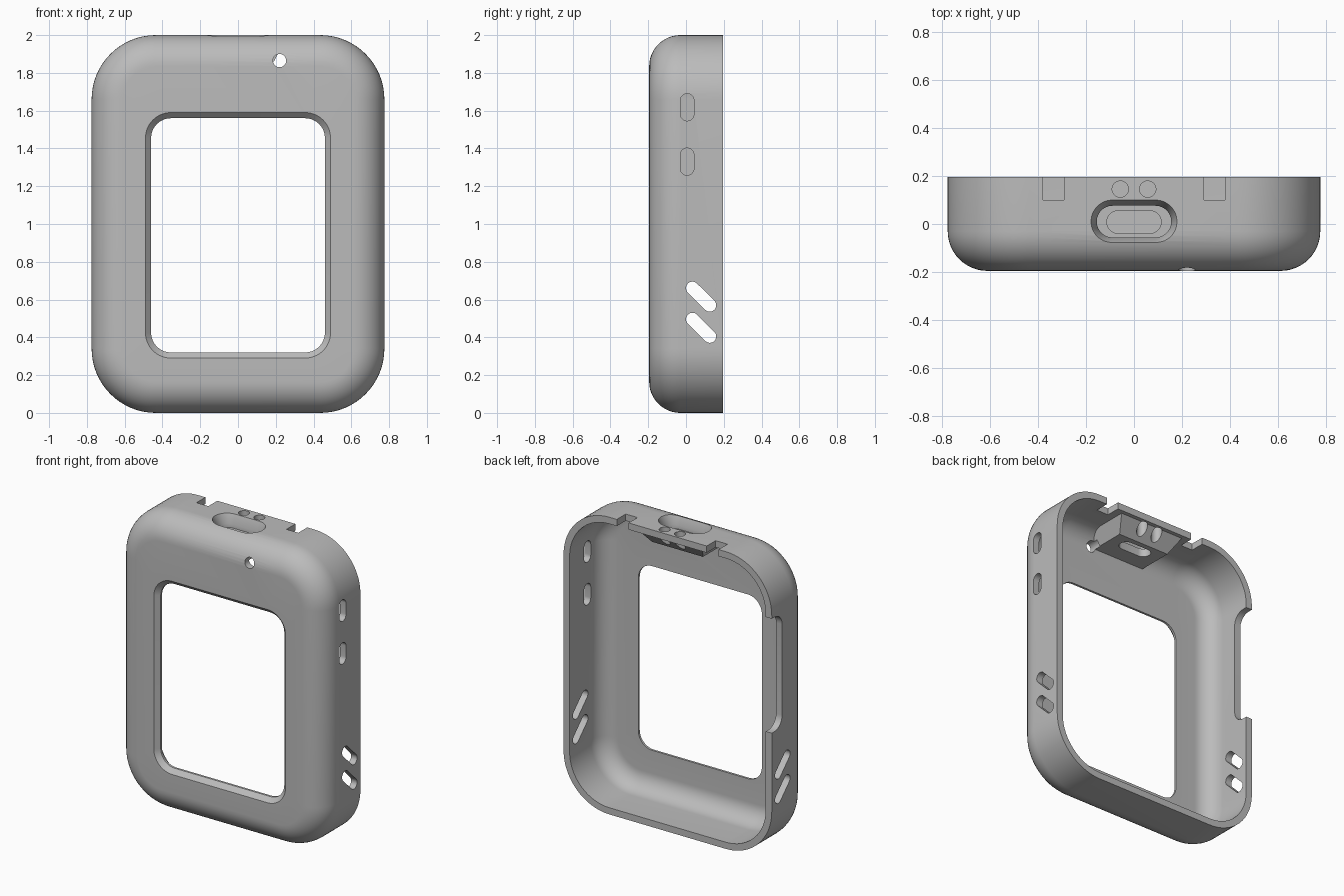
import bpy, bmesh, math
from mathutils import Vector

if "Cube" in bpy.data.objects:
    bpy.data.objects.remove(bpy.data.objects["Cube"])

grey = bpy.data.materials.new("matte_grey")
grey.diffuse_color = (0.5, 0.5, 0.5, 1)
grey.use_nodes = True
grey.node_tree.nodes["Principled BSDF"].inputs["Base Color"].default_value = grey.diffuse_color


def make_object(name, bm):
    bmesh.ops.recalc_face_normals(bm, faces=bm.faces)
    me = bpy.data.meshes.new(name)
    bm.to_mesh(me)
    bm.free()
    me.materials.append(grey)
    ob = bpy.data.objects.new(name, me)
    bpy.context.collection.objects.link(ob)
    return ob


def rounded_rect(hx, z0, z1, r, n=16):
    """Points (x, z) of a rounded rectangle, anticlockwise."""
    pts = []
    for k, (cx, cz) in enumerate([(hx - r, z1 - r), (r - hx, z1 - r),
                                  (r - hx, z0 + r), (hx - r, z0 + r)]):
        for i in range(n + 1):
            a = math.pi / 2 * (k + i / n)
            pts.append((cx + r * math.cos(a), cz + r * math.sin(a)))
    return pts


def stadium(p, q, r, n=14):
    """Slot outline around the segment p-q; a circle when p equals q."""
    p, q = Vector(p), Vector(q)
    d = q - p
    base = math.atan2(d.y, d.x) if d.length else 0
    pts = []
    for c, start in ((q, base - math.pi / 2), (p, base + math.pi / 2)):
        for i in range(n + (1 if d.length else 0)):
            a = start + math.pi * i / n
            pts.append((c.x + r * math.cos(a), c.y + r * math.sin(a)))
    return pts


def prism(name, axis, sections):
    """Loft 2D outlines placed at positions along an axis."""
    bm = bmesh.new()
    rings = []
    for pos, pts in sections:
        ring = []
        for u, v in pts:
            co = {"x": (pos, u, v), "y": (u, pos, v), "z": (u, v, pos)}[axis]
            ring.append(bm.verts.new(co))
        rings.append(ring)
    n = len(rings[0])
    for a, b in zip(rings, rings[1:]):
        for i in range(n):
            bm.faces.new((a[i], a[(i + 1) % n], b[(i + 1) % n], b[i]))
    bm.faces.new(rings[0])
    bm.faces.new(rings[-1])
    return make_object(name, bm)


def combine(target, other, operation):
    mod = target.modifiers.new("bool", "BOOLEAN")
    mod.operation, mod.solver, mod.object = operation, "EXACT", other
    bpy.context.view_layer.objects.active = target
    bpy.ops.object.modifier_apply(modifier=mod.name)
    bpy.data.objects.remove(other)


# Case shell: rings run from the back rim over the front, through the window and back inside
HX, FRONT, BACK, R, FILLET, WALL = 0.775, -0.195, 0.195, 0.34, 0.165, 0.045
rings = []


def add_ring(y, inset):
    rings.append((y, rounded_rect(HX - inset, inset, 2 - inset, R - inset)))


STEPS = 12
add_ring(BACK, 0)
for i in range(STEPS + 1):
    a = math.pi / 2 * i / STEPS
    add_ring(FRONT + FILLET * (1 - math.sin(a)), FILLET * (1 - math.cos(a)))
rings.append((FRONT, rounded_rect(0.49, 0.29, 1.59, 0.135)))
rings.append((FRONT + 0.03, rounded_rect(0.46, 0.32, 1.56, 0.105)))
rings.append((FRONT + WALL, rounded_rect(0.46, 0.32, 1.56, 0.105)))
for i in range(STEPS, -1, -1):
    a = math.pi / 2 * i / STEPS
    r = FILLET - WALL
    add_ring(FRONT + FILLET - r * math.sin(a), FILLET - r * math.cos(a))
add_ring(BACK, WALL)

bm = bmesh.new()
loops = [[bm.verts.new((x, y, z)) for x, z in pts] for y, pts in rings]
for k, a in enumerate(loops):
    b = loops[(k + 1) % len(loops)]
    for i in range(len(a)):
        j = (i + 1) % len(a)
        bm.faces.new((a[i], a[j], b[j], b[i]))
case = make_object("case_shell", bm)

# Port housing: wedge block with sloped sides under the top wall
profile = [(-0.17, 1.86), (-0.17, 1.90), (-0.06, 1.975), (0.185, 1.975), (0.09, 1.86)]
bm = bmesh.new()
ends = [[bm.verts.new((s * (0.19 + (z - 1.86) * 0.52), y, z)) for y, z in profile]
        for s in (-1, 1)]
for e in ends:
    bm.faces.new(e)
for i in range(5):
    j = (i + 1) % 5
    bm.faces.new((ends[0][i], ends[0][j], ends[1][j], ends[1][i]))
combine(case, make_object("port_housing", bm), "UNION")

cutters = []
# Charging port: tapered recess and through slot
cutters.append(prism("port_recess", "z", [
    (1.915, stadium((-0.089, 0.01), (0.089, 0.01), 0.066)),
    (1.94, stadium((-0.089, 0.01), (0.089, 0.01), 0.066)),
    (2.0, stadium((-0.089, 0.01), (0.089, 0.01), 0.09)),
    (2.1, stadium((-0.089, 0.01), (0.089, 0.01), 0.09))]))
slot = stadium((-0.066, 0.008), (0.066, 0.008), 0.047)
cutters.append(prism("port_slot", "z", [(1.8, slot), (1.93, slot)]))

# Pair of round holes and two rim notches on the top edge
for s in (-1, 1):
    hole = stadium((s * 0.057, 0.145), (s * 0.057, 0.145), 0.034)
    cutters.append(prism("top_hole", "z", [(1.8, hole), (2.1, hole)]))
    x0, x1 = s * 0.335 - 0.044, s * 0.335 + 0.044
    box = [(x0, 0.10), (x1, 0.10), (x1, 0.3), (x0, 0.3)]
    cutters.append(prism("rim_notch", "z", [(1.9, box), (2.1, box)]))

# Small round hole in the front
hole = stadium((0.22, 1.865), (0.22, 1.865), 0.035)
cutters.append(prism("front_hole", "y", [(-0.3, hole), (-0.1, hole)]))

# Button holes in the right wall
for z in (1.618, 1.33):
    pts = stadium((0.006, z - 0.036), (0.006, z + 0.036), 0.036)
    cutters.append(prism("button_hole", "x", [(0.65, pts), (0.9, pts)]))

# Slanted vents through both side walls
for dz in (0, -0.165):
    pts = stadium((0.034, 0.661 + dz), (0.126, 0.57 + dz), 0.034)
    cutters.append(prism("side_vent", "x", [(-0.9, pts), (0.9, pts)]))

# Long cutout in the left wall's back rim, with rounded inner corners
pts = []
for cz, start in ((0.95, math.pi * 1.5), (1.56, math.pi)):
    arc = [start - math.pi / 2 * i / 8 for i in range(9)]
    pts += [(0.165 + 0.08 * math.cos(a), cz + 0.08 * math.sin(a)) for a in arc]
pts += [(0.3, 1.64), (0.3, 0.87)]
cutters.append(prism("left_cutout", "x", [(-0.9, pts), (-0.65, pts)]))

for c in cutters:
    combine(case, c, "DIFFERENCE")

# Smooth rounded surfaces, keep cut edges sharp
bpy.ops.object.select_all(action="DESELECT")
case.select_set(True)
bpy.context.view_layer.objects.active = case
bpy.ops.object.shade_smooth_by_angle(angle=math.radians(30))
